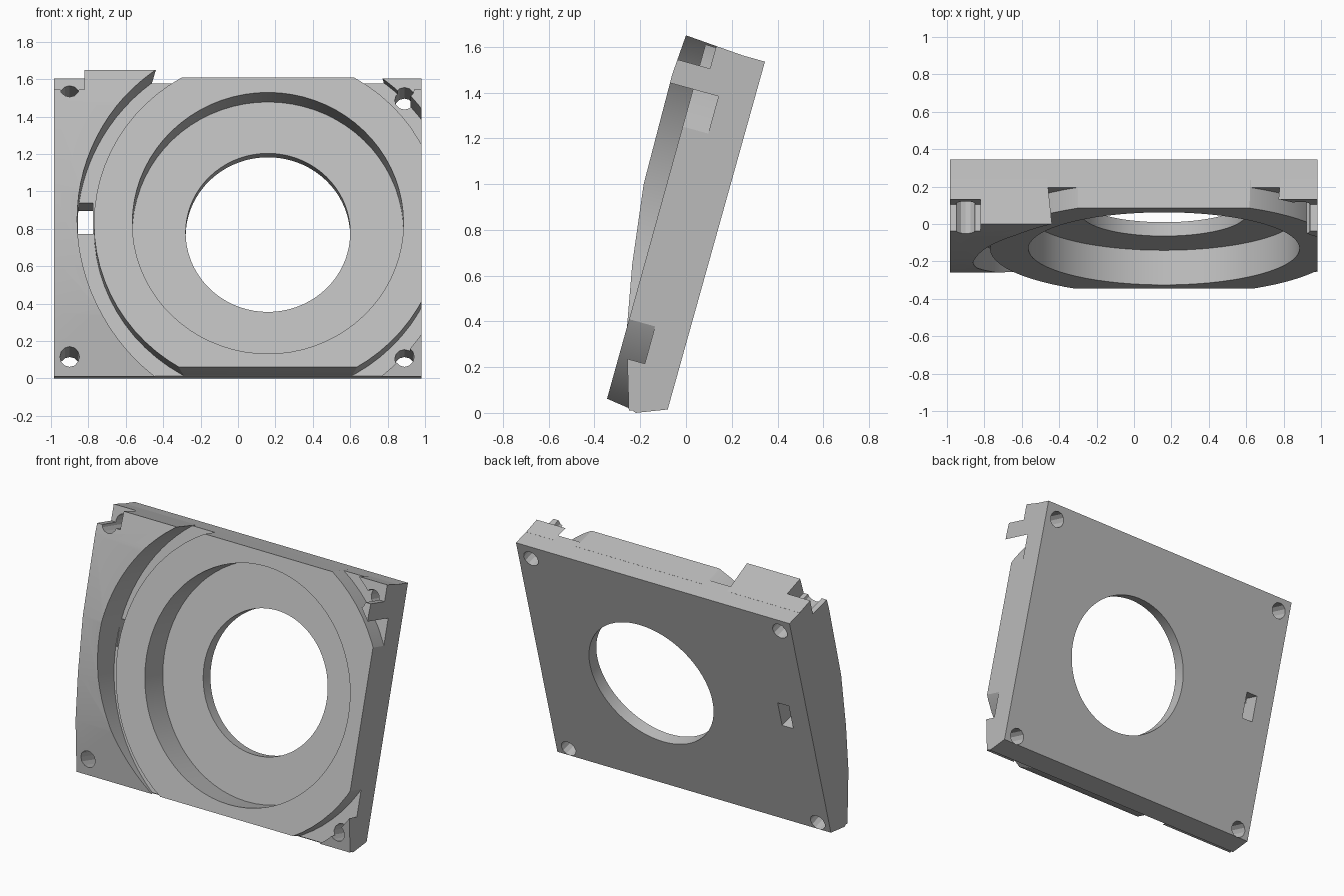
import bpy, bmesh, math
from mathutils import Matrix, Vector

cube = bpy.data.objects.get("Cube")
if cube:
    bpy.data.objects.remove(cube, do_unlink=True)

TILT = math.radians(15.5)
ROT = Matrix.Rotation(-TILT, 4, 'X')      # local y runs through the plate
BACK = Vector((0, -0.08, 0.015))          # lower back edge of the plate
X0, X1 = -0.985, 0.98

grey = bpy.data.materials.new("light_grey")
grey.use_nodes = True
colour = (0.5, 0.5, 0.5, 1)
grey.diffuse_color = colour
grey.node_tree.nodes["Principled BSDF"].inputs["Base Color"].default_value = colour


def make(name, bm):
    bmesh.ops.recalc_face_normals(bm, faces=bm.faces)
    mesh = bpy.data.meshes.new(name)
    bm.to_mesh(mesh)
    bm.free()
    mesh.materials.append(grey)
    ob = bpy.data.objects.new(name, mesh)
    bpy.context.collection.objects.link(ob)
    return ob


def slab(name, profile):
    """Extrude a side profile of (y, z) points across the width."""
    bm = bmesh.new()
    face = bm.faces.new([bm.verts.new((X0, y, z)) for y, z in profile])
    ext = bmesh.ops.extrude_face_region(bm, geom=[face])
    moved = [v for v in ext["geom"] if isinstance(v, bmesh.types.BMVert)]
    bmesh.ops.translate(bm, verts=moved, vec=(X1 - X0, 0, 0))
    return make(name, bm)


def bore(x, y, z, radius, front=1.0, back=1.0, segments=72):
    """Cylinder along the plate's normal, reaching front and back from a point."""
    bm = bmesh.new()
    bmesh.ops.create_cone(bm, cap_ends=True, segments=segments, radius1=radius,
                          radius2=radius, depth=front + back)
    m = (Matrix.Translation((x, y, z)) @ ROT @ Matrix.Rotation(math.pi / 2, 4, 'X')
         @ Matrix.Translation((0, 0, (front - back) / 2)))
    bmesh.ops.transform(bm, matrix=m, verts=bm.verts)
    return make("cutter", bm)


def block(x, thick, up, size):
    """Box placed by its centre, in plate coordinates from the lower back edge."""
    bm = bmesh.new()
    bmesh.ops.create_cube(bm, size=1)
    m = (Matrix.Translation(BACK) @ ROT @ Matrix.Translation((x, -thick, up))
         @ Matrix.Diagonal((*size, 1)))
    bmesh.ops.transform(bm, matrix=m, verts=bm.verts)
    return make("cutter", bm)


def boolean(ob, cutter, operation='DIFFERENCE'):
    mod = ob.modifiers.new("cut", 'BOOLEAN')
    mod.operation, mod.solver, mod.object = operation, 'EXACT', cutter
    bpy.context.view_layer.update()
    graph = bpy.context.evaluated_depsgraph_get()
    mesh = bpy.data.meshes.new_from_object(ob.evaluated_get(graph))
    ob.modifiers.clear()
    ob.data = mesh


# Three layers: thin back plate, raised round housing, curved outer rail
base = slab("back_plate", [(-0.08, 0.015), (-0.22, 0.0), (-0.236, 0.012),
                           (0.195, 1.577), (0.345, 1.535)])
housing = slab("ring_housing", [(-0.18, 0.012), (-0.23, 0.012), (-0.345, 0.062),
                                (0.085, 1.61), (0.24, 1.565)])
rail = slab("outer_rail", [(-0.18, 0.01), (-0.25, 0.01), (-0.26, 0.35), (-0.235, 0.65),
                           (-0.185, 1.0), (-0.06, 1.48), (0.0, 1.65), (0.24, 1.565)])
CX, CY, CZ = 0.16, -0.13, 0.83
cutters = []

# Round housing and the arc groove around it
disc = bore(CX, CY, CZ, 0.93)
boolean(housing, disc, 'INTERSECT')
arc = bore(CX, CY, CZ, 1.02, segments=96)
boolean(rail, arc)
cutters += [disc, arc]

# Stepped round opening
recess = bore(CX, CY, CZ, 0.725, front=0.5, back=0.19)
opening = bore(CX, CY, CZ, 0.44)
for part in (housing, base):
    boolean(part, recess)
    boolean(part, opening)
cutters += [recess, opening]

# Stepped-down upper corners
for x, width in ((-1.0, 0.36), (0.95, 0.5)):
    notch = block(x, 0.72, 1.96, (width, 1.0, 0.95))
    boolean(rail, notch)
    cutters.append(notch)

# Corner screw holes
for x, y, z in ((-0.9, -0.25, 0.115), (0.89, -0.25, 0.115),
                (-0.9, 0.07, 1.525), (0.89, 0.07, 1.515)):
    hole = bore(x, y, z, 0.052, segments=12)
    boolean(base, hole)
    boolean(rail, hole)
    cutters.append(hole)

# Small slot through the groove floor
slot = block(-0.815, 0.1, 0.83, (0.08, 0.6, 0.17))
boolean(base, slot)
cutters.append(slot)

for c in cutters:
    bpy.data.objects.remove(c, do_unlink=True)

# Smooth curved walls, crisp edges
bpy.ops.object.select_all(action='DESELECT')
for part in (base, housing, rail):
    part.select_set(True)
bpy.context.view_layer.objects.active = base
bpy.ops.object.shade_smooth_by_angle(angle=math.radians(25))
